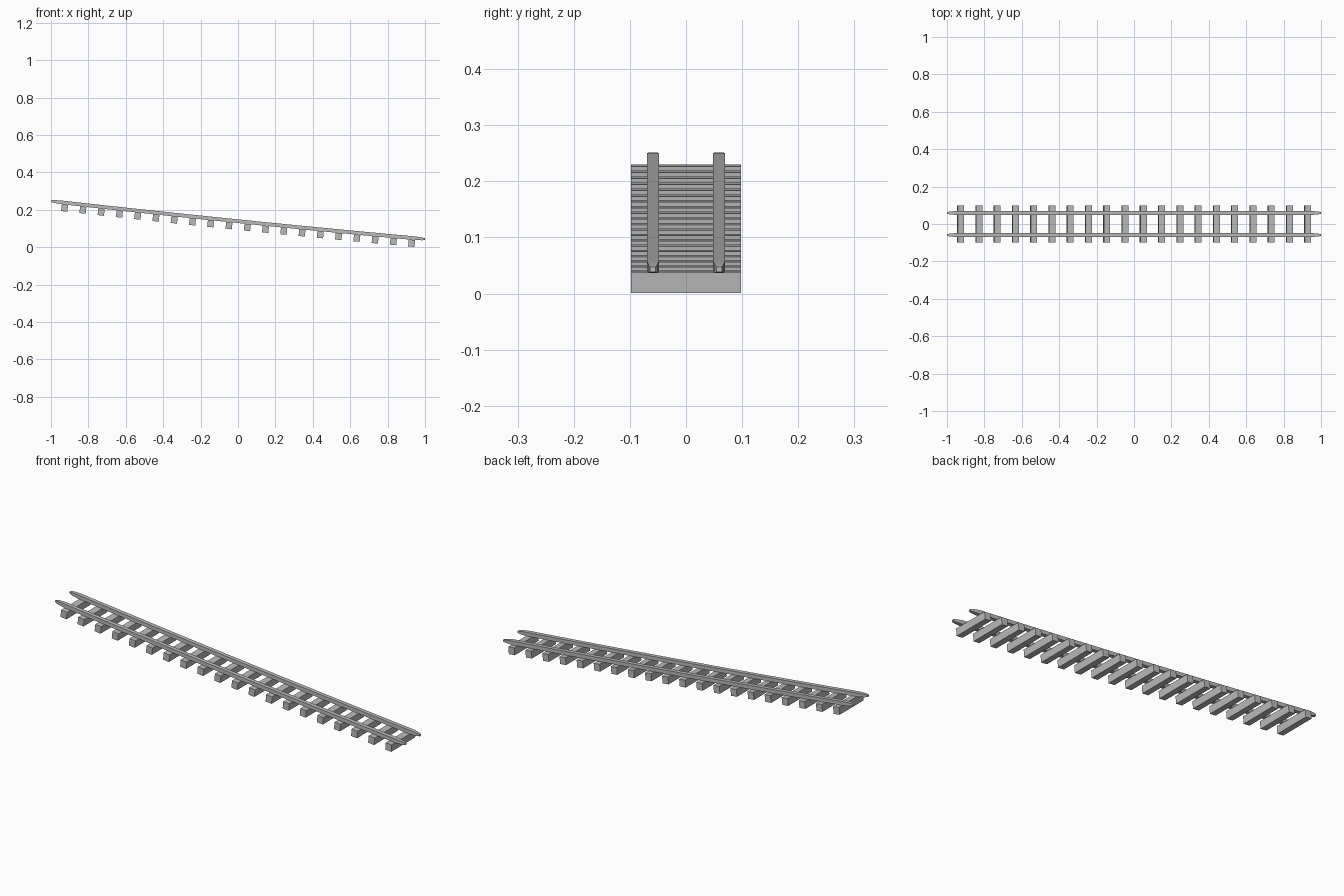
import bpy
import bmesh
import math
from mathutils import Matrix

cube = bpy.data.objects.get("Cube")
if cube:
    bpy.data.objects.remove(cube, do_unlink=True)

grey = bpy.data.materials.new("light grey")
grey.use_nodes = True
colour = (0.5, 0.5, 0.5, 1)
grey.diffuse_color = colour
grey.node_tree.nodes["Principled BSDF"].inputs["Base Color"].default_value = colour


def height(x):
    """Centre height of the gently sagging rail."""
    return 0.139 - 0.1015 * x + 0.0055 * x * x


def slope(x):
    return 0.011 * x - 0.1015


def add_object(name, bm):
    bmesh.ops.recalc_face_normals(bm, faces=bm.faces)
    mesh = bpy.data.meshes.new(name)
    bm.to_mesh(mesh)
    bm.free()
    mesh.materials.append(grey)
    obj = bpy.data.objects.new(name, mesh)
    bpy.context.collection.objects.link(obj)


# Rails: square section swept along the slope, with tapered tips
def add_rail(name, y):
    bm = bmesh.new()
    tip = [(1.0, 0.45), (0.985, 0.75), (0.95, 1.0)]
    stations = [(-x, s) for x, s in tip]
    stations += [(i * 0.1, 1.0) for i in range(-9, 10)]
    stations += tip[::-1]
    rings = []
    for x, s in stations:
        w, h = 0.0105 * s, 0.0098 * s
        rings.append([bm.verts.new((x, y + a * w, height(x) + b * h))
                      for a, b in ((-1, -1), (1, -1), (1, 1), (-1, 1))])
    for r, q in zip(rings, rings[1:]):
        for i in range(4):
            j = (i + 1) % 4
            bm.faces.new((r[i], r[j], q[j], q[i]))
    bm.faces.new(rings[0])
    bm.faces.new(rings[-1])
    add_object(name, bm)


add_rail("left_rail", 0.059)
add_rail("right_rail", -0.059)

# Sleepers: tilted blocks hung under the rails
COUNT = 20
for k in range(COUNT):
    x = -0.925 + k * 1.855 / (COUNT - 1)
    bm = bmesh.new()
    bmesh.ops.create_cube(bm, size=1)
    place = (Matrix.Translation((x, 0, height(x) - 0.0095))
             @ Matrix.Rotation(-math.atan(slope(x)), 4, "Y")
             @ Matrix.Translation((0, 0, -0.0185))
             @ Matrix.Diagonal((0.034, 0.196, 0.037, 1)))
    bm.transform(place)
    add_object(f"sleeper_{k + 1}", bm)
